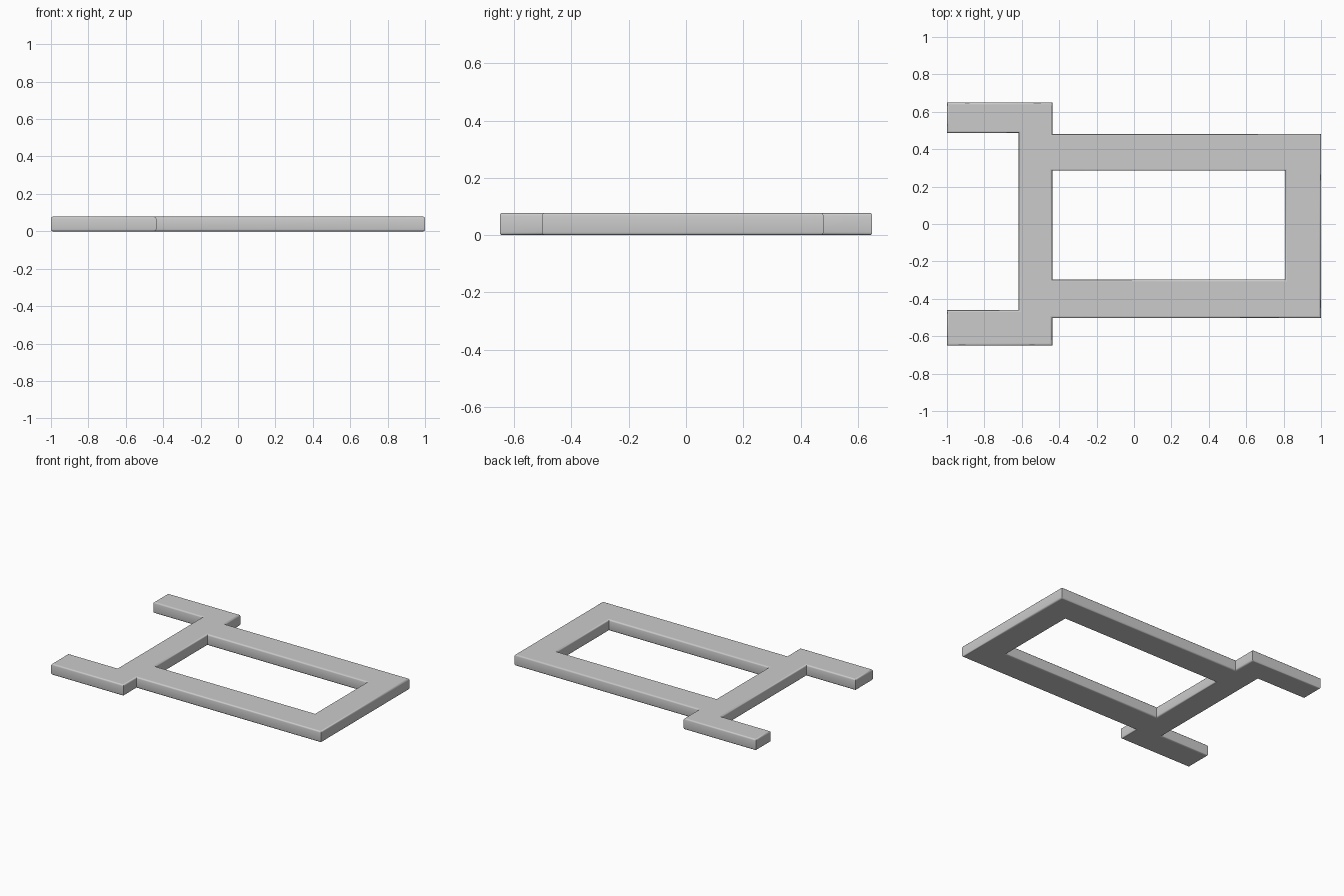
import bpy

if "Cube" in bpy.data.objects:
    bpy.data.objects.remove(bpy.data.objects["Cube"])

HEIGHT = 0.078
ROUND = 0.01

# Outer outline: rectangular loop with two forked prongs on the left
outer = [(-1, -0.65), (-0.437, -0.65), (-0.437, -0.503), (1, -0.503),
         (1, 0.48), (-0.437, 0.48), (-0.437, 0.65), (-1, 0.65),
         (-1, 0.487), (-0.617, 0.487), (-0.617, -0.46), (-1, -0.46)]
# Rectangular window
window = [(-0.437, -0.297), (-0.437, 0.285), (0.807, 0.285), (0.807, -0.297)]

curve = bpy.data.curves.new("forked_frame", 'CURVE')
curve.dimensions = '2D'
curve.fill_mode = 'BOTH'
for points in (outer, window):
    spline = curve.splines.new('POLY')
    spline.points.add(len(points) - 1)
    for p, (x, y) in zip(spline.points, points):
        p.co = (x, y, 0, 1)
    spline.use_cyclic_u = True

# Thickness with softly rounded top and bottom rims
curve.extrude = HEIGHT / 2 - ROUND
curve.bevel_depth = ROUND
curve.bevel_resolution = 2
curve.offset = -ROUND

frame = bpy.data.objects.new("forked_frame", curve)
bpy.context.collection.objects.link(frame)
frame.location.z = HEIGHT / 2
bpy.context.view_layer.objects.active = frame
frame.select_set(True)
bpy.ops.object.convert(target='MESH')
bpy.ops.object.shade_smooth_by_angle(angle=0.6)
